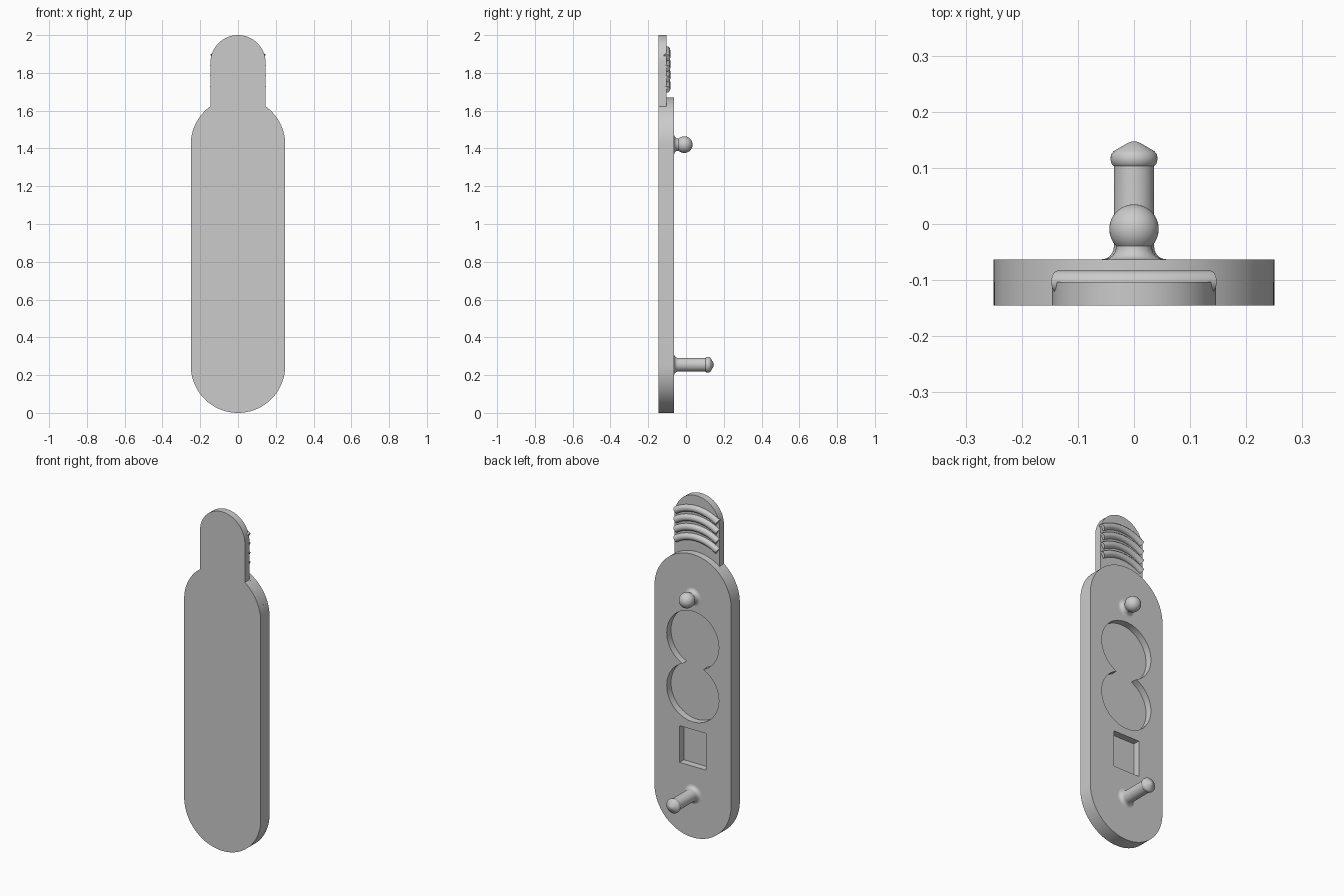
import bpy, bmesh
from math import sin, cos, pi, asin, acos, radians

cube = bpy.data.objects.get("Cube")
if cube:
    bpy.data.objects.remove(cube, do_unlink=True)

grey = bpy.data.materials.new("plain_grey")
grey.use_nodes = True
GREY = (0.6, 0.6, 0.6, 1)
grey.diffuse_color = GREY
grey.node_tree.nodes["Principled BSDF"].inputs["Base Color"].default_value = GREY

FRONT, STEP, BACK = -0.145, -0.103, -0.063   # depth of each layer
R, LOW, HIGH = 0.25, 0.25, 1.42              # body radius and arc centres
TAB = 0.146                                  # tab half width


def arc(cx, cz, r, a0, a1, n=32):
    return [(cx + r * cos(a0 + (a1 - a0) * i / n),
             cz + r * sin(a0 + (a1 - a0) * i / n)) for i in range(n + 1)]


def finish(obj):
    bpy.ops.object.select_all(action='DESELECT')
    obj.select_set(True)
    bpy.context.view_layer.objects.active = obj
    if obj.type == 'CURVE':
        bpy.ops.object.convert(target='MESH')
        obj = bpy.context.object
    bm = bmesh.new()
    bm.from_mesh(obj.data)
    bmesh.ops.remove_doubles(bm, verts=bm.verts, dist=0.0002)
    bmesh.ops.recalc_face_normals(bm, faces=bm.faces)
    bm.to_mesh(obj.data)
    bm.free()
    obj.data.materials.clear()
    obj.data.materials.append(grey)
    bpy.ops.object.shade_smooth_by_angle(angle=radians(35))
    return obj


def curve_object(name, loops, dims, cyclic):
    data = bpy.data.curves.new(name, 'CURVE')
    data.dimensions = dims
    for pts in loops:
        sp = data.splines.new('POLY')
        sp.points.add(len(pts) - 1)
        for p, (x, z) in zip(sp.points, pts):
            p.co = (x, z, 0, 1)
        sp.use_cyclic_u = cyclic
    obj = bpy.data.objects.new(name, data)
    obj.rotation_euler.x = pi / 2
    bpy.context.collection.objects.link(obj)
    return obj


def plate(name, loops, y0, y1):
    """Flat slab from an outline, with any further loops as holes."""
    obj = curve_object(name, loops, '2D', True)
    obj.data.fill_mode = 'BOTH'
    obj.data.extrude = (y1 - y0) / 2
    obj.location.y = (y0 + y1) / 2
    return finish(obj)


def lathe(name, profile, z, steps=40):
    """Turned pin pointing backwards, from (radius, y) points."""
    me = bpy.data.meshes.new(name)
    bm = bmesh.new()
    vs = [bm.verts.new((r, y, 0)) for r, y in profile]
    es = [bm.edges.new(pair) for pair in zip(vs, vs[1:])]
    bmesh.ops.spin(bm, geom=vs + es, cent=(0, 0, 0), axis=(0, 1, 0),
                   angle=2 * pi, steps=steps, use_merge=True)
    bm.to_mesh(me)
    bm.free()
    obj = bpy.data.objects.new(name, me)
    obj.location.z = z
    bpy.context.collection.objects.link(obj)
    return finish(obj)


# Front layer: rounded body with the narrow tab on top
join = acos(TAB / R)
front = (arc(0, LOW, R, pi, 2 * pi, 48) + arc(0, HIGH, R, 0, join, 16)
         + arc(0, 2 - TAB, TAB, 0, pi, 40) + arc(0, HIGH, R, pi - join, pi, 16))
plate("front_plate", [front], FRONT, STEP)

# Back layer: body only, with a double round recess and a square one
body = arc(0, LOW, R, pi, 2 * pi, 48) + arc(0, HIGH, R, 0, pi, 48)
rr, half, mid = 0.17, 0.156, 1.008
waist = asin(half / rr)
eight = (arc(0, mid + half, rr, -waist, pi + waist, 56)
         + arc(0, mid - half, rr, pi - waist, 2 * pi + waist, 56))
w, h, sz = 0.086, 0.108, 0.528
square = [(-w, sz - h), (w, sz - h), (w, sz + h), (-w, sz + h)]
plate("back_plate", [body, eight, square], STEP, BACK)

# Curved grip ribs across the back of the tab
spread = asin(0.137 / R)
for i in range(4):
    path = arc(0, 1.503 + 0.056 * i, R, pi / 2 - spread, pi / 2 + spread, 24)
    rib = curve_object("grip_rib_%d" % (i + 1), [path], '3D', False)
    rib.data.bevel_depth = 0.02
    rib.data.bevel_resolution = 4
    rib.data.use_fill_caps = True
    rib.location.y = STEP
    finish(rib)


def flare(r, size=0.022, n=6):
    """Concave fillet where a pin of radius r meets the plate."""
    return [(r + size * (1 - sin(t)), BACK + size * (1 - cos(t)))
            for t in (pi / 2 * i / n for i in range(n + 1))]


# Upper pin: short neck with a ball
ball_r, ball_y, neck = 0.044, -0.009, 0.032
start = asin(neck / ball_r)
ball = [(ball_r * sin(a), ball_y - ball_r * cos(a))
        for a in (start + (pi - start) * i / 18 for i in range(19))]
lathe("ball_pin", [(0, BACK)] + flare(neck) + ball, HIGH)

# Lower pin: long shaft with a lipped, pointed head
head = [(0.036, 0.103), (0.04, 0.107), (0.042, 0.115), (0.041, 0.124),
        (0.036, 0.13), (0.012, 0.144), (0.006, 0.1465), (0, 0.147)]
lathe("long_pin", [(0, BACK)] + flare(0.036) + head, 0.255)
